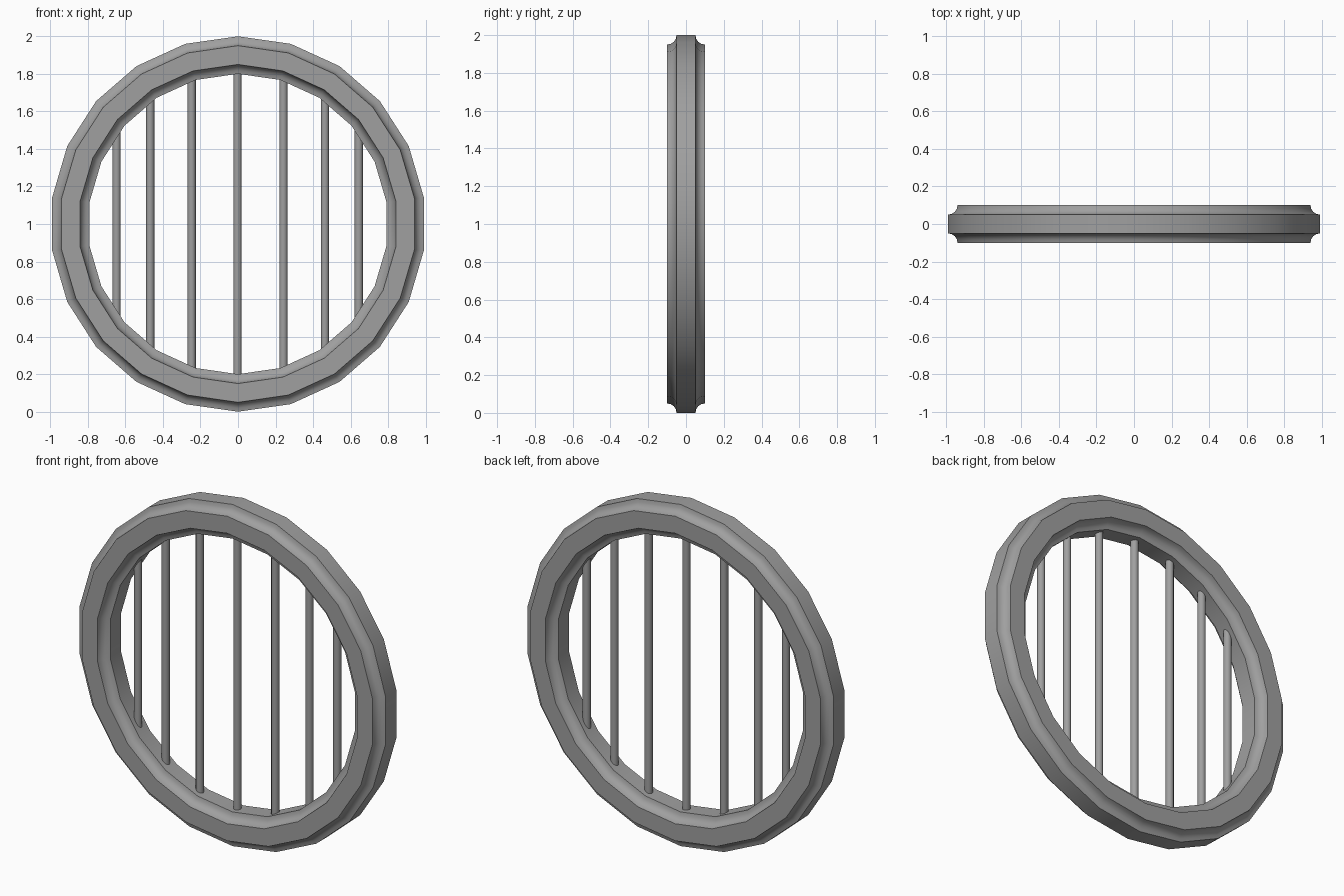
import bpy
import bmesh
from math import sin, cos, pi, sqrt

cube = bpy.data.objects.get("Cube")
if cube:
    bpy.data.objects.remove(cube, do_unlink=True)

OUTER, INNER, HALF_DEPTH, COVE = 1.0, 0.8, 0.1, 0.05
SEGMENTS, COVE_STEPS = 22, 4
BAR_RADIUS = 0.022

grey = bpy.data.materials.new("grey metal")
grey.use_nodes = True
grey.diffuse_color = (0.35, 0.35, 0.35, 1)
grey.node_tree.nodes["Principled BSDF"].inputs["Base Color"].default_value = grey.diffuse_color


def finish(name, bm):
    bmesh.ops.recalc_face_normals(bm, faces=bm.faces)
    mesh = bpy.data.meshes.new(name)
    bm.to_mesh(mesh)
    bm.free()
    mesh.materials.append(grey)
    obj = bpy.data.objects.new(name, mesh)
    bpy.context.collection.objects.link(obj)
    bpy.ops.object.select_all(action="DESELECT")
    obj.select_set(True)
    bpy.context.view_layer.objects.active = obj
    bpy.ops.object.shade_smooth_by_angle(angle=pi / 5)
    return obj


# Ring cross-section: a rectangle with a concave cove scooped from each corner
profile = []
corners = [(OUTER, HALF_DEPTH), (INNER, HALF_DEPTH),
           (INNER, -HALF_DEPTH), (OUTER, -HALF_DEPTH)]
for i, (r, y) in enumerate(corners):
    start = -pi / 2 + i * pi / 2
    for k in range(COVE_STEPS + 1):
        a = start - k / COVE_STEPS * pi / 2
        profile.append((r + COVE * cos(a), y + COVE * sin(a)))

# Round frame: the cross-section swept around the y axis
bm = bmesh.new()
loops = []
for s in range(SEGMENTS):
    t = pi / 2 + 2 * pi * s / SEGMENTS
    loops.append([bm.verts.new((r * cos(t), y, 1 + r * sin(t))) for r, y in profile])
n = len(profile)
for s in range(SEGMENTS):
    a, b = loops[s], loops[(s + 1) % SEGMENTS]
    for k in range(n):
        bm.faces.new((a[k], a[(k + 1) % n], b[(k + 1) % n], b[k]))
finish("round_frame", bm)

# Upright bars, each ending inside the frame
for i, x in enumerate((-0.647, -0.468, -0.247, -0.003, 0.242, 0.463, 0.643)):
    bm = bmesh.new()
    length = 2 * sqrt(0.86 ** 2 - x * x)
    bmesh.ops.create_cone(bm, cap_ends=True, segments=12, radius1=BAR_RADIUS,
                          radius2=BAR_RADIUS, depth=length)
    bar = finish(f"upright_bar_{i + 1}", bm)
    bar.location = (x, 0, 1)
